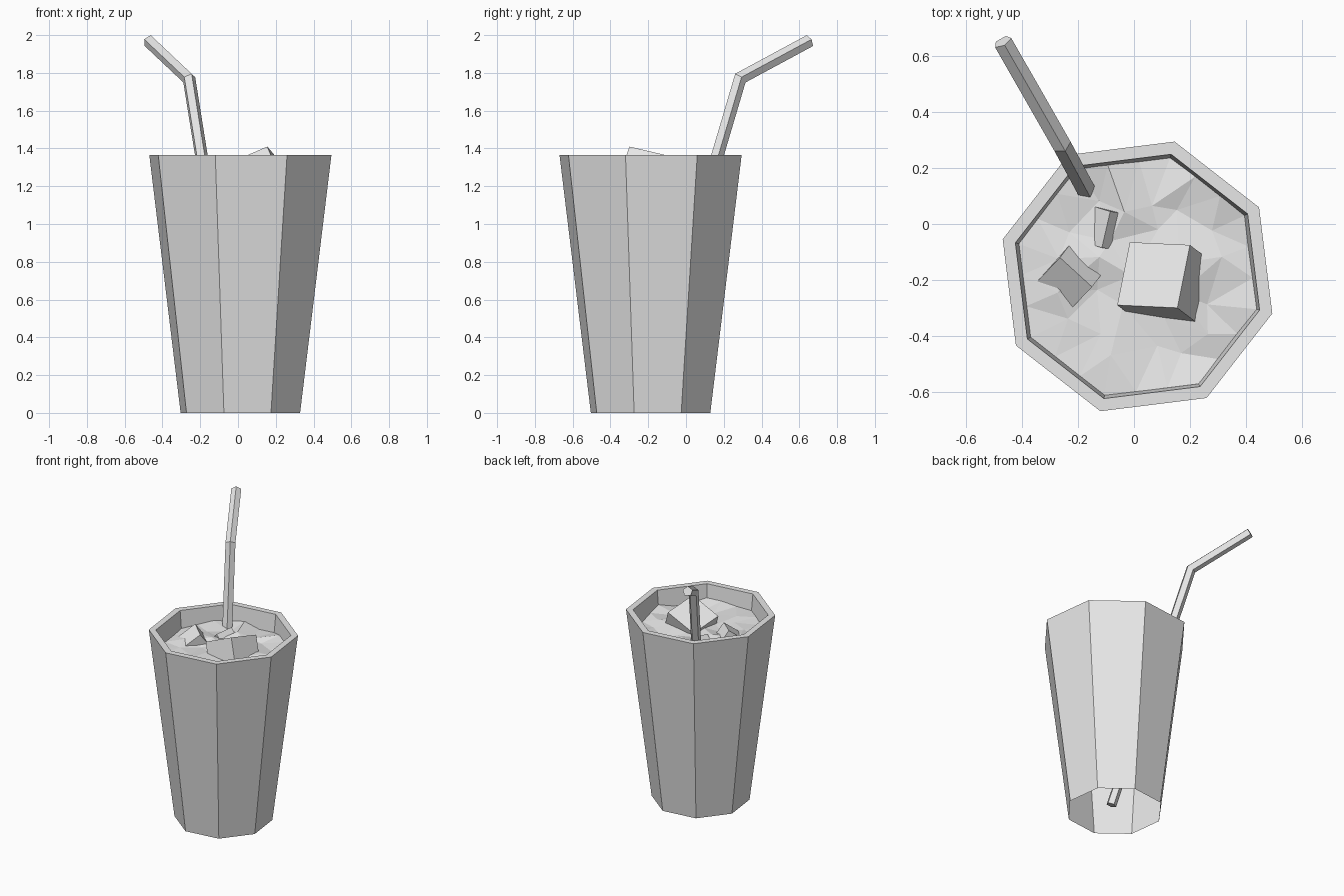
import bpy, bmesh, math, random
from mathutils import Vector

random.seed(4)
cube = bpy.data.objects.get("Cube")
if cube:
    bpy.data.objects.remove(cube, do_unlink=True)

grey = bpy.data.materials.new("plain_grey")
grey.use_nodes = True
grey.diffuse_color = (0.8, 0.8, 0.8, 1)
grey.node_tree.nodes["Principled BSDF"].inputs["Base Color"].default_value = (0.8, 0.8, 0.8, 1)

CENTRE = Vector((0.0125, -0.1875, 0))
TURN = math.radians(29.6)
RIM_Z, LIQUID_Z = 1.365, 1.25


def finish(name, bm, recalc=True):
    if recalc:
        bmesh.ops.recalc_face_normals(bm, faces=bm.faces[:])
    mesh = bpy.data.meshes.new(name)
    bm.to_mesh(mesh)
    bm.free()
    mesh.materials.append(grey)
    ob = bpy.data.objects.new(name, mesh)
    bpy.context.collection.objects.link(ob)
    return ob


def bridge(bm, a, b):
    for i in range(len(a)):
        j = (i + 1) % len(a)
        bm.faces.new((a[i], a[j], b[j], b[i]))


def octagon(bm, radius, z):
    angles = [TURN + i * math.pi / 4 for i in range(8)]
    return [bm.verts.new(CENTRE + Vector((radius * math.cos(a), radius * math.sin(a), z)))
            for a in angles]


# Cup: open-bottomed tapered wall, flat rim and inner lip
bm = bmesh.new()
rings = [octagon(bm, r, z) for r, z in ((0.328, 0), (0.5, RIM_Z), (0.453, RIM_Z), (0.436, 1.2))]
for lower, upper in zip(rings, rings[1:]):
    bridge(bm, lower, upper)
finish("cup", bm, recalc=False)

# Drink: faceted, rippled surface filling the cup
bm = bmesh.new()
rim = octagon(bm, 0.442, LIQUID_Z)
middle = bm.verts.new(CENTRE + Vector((0, 0, LIQUID_Z)))
for i in range(8):
    bm.faces.new((middle, rim[i], rim[(i + 1) % 8]))
bmesh.ops.subdivide_edges(bm, edges=bm.edges[:], cuts=2, use_grid_fill=True)
for v in bm.verts:
    v.co.z += random.uniform(-0.02, 0.02)
    if not v.is_boundary:
        v.co.x += random.uniform(-0.04, 0.04)
        v.co.y += random.uniform(-0.04, 0.04)
bmesh.ops.triangulate(bm, faces=bm.faces[:])
finish("drink_surface", bm, recalc=False)


# Ice: boxes given by a top corner, two top edges and a depth
def ice(name, corner, u, v, depth):
    corner, u, v = Vector(corner), Vector(u), Vector(v)
    w = u.cross(v).normalized() * depth
    bm = bmesh.new()
    top = [bm.verts.new(corner + e) for e in (Vector(), u, u + v, v)]
    base = [bm.verts.new(p.co + w) for p in top]
    bm.faces.new(top)
    bm.faces.new(base)
    bridge(bm, top, base)
    finish(name, bm)


ice("large_ice_cube", (0.155, -0.30, 1.41), (-0.215, 0.01, -0.093), (0.045, 0.225, -0.053), 0.235)
ice("left_ice_cube", (-0.265, -0.12, 1.33), (0.115, -0.105, -0.01), (-0.095, -0.10, -0.10), 0.16)
ice("small_ice_cube", (-0.085, 0.045, 1.29), (-0.03, -0.13, -0.01), (-0.10, 0.03, -0.10), 0.14)

# Straw: five-sided tube with a mitred bend
path = [Vector(p) for p in ((0.014, -0.221, 0.06), (-0.26, 0.285, 1.77), (-0.47, 0.652, 1.968))]
d1 = (path[1] - path[0]).normalized()
d2 = (path[2] - path[1]).normalized()
side = d1.cross(d2).normalized()
bm = bmesh.new()
rings = []
for point, along, normal in ((path[0], d1, d1), (path[1], d1, d1 + d2), (path[2], d2, d2)):
    up = side.cross(along)
    if up.z < 0:
        up = -up
    ring = []
    for i in range(5):
        a = i * math.tau / 5
        offset = (up * math.cos(a) + side * math.sin(a)) * 0.035
        offset -= along * (offset.dot(normal) / along.dot(normal))
        ring.append(bm.verts.new(point + offset))
    rings.append(ring)
bridge(bm, rings[0], rings[1])
bridge(bm, rings[1], rings[2])
bm.faces.new(rings[0])
bm.faces.new(rings[2])
finish("straw", bm)
